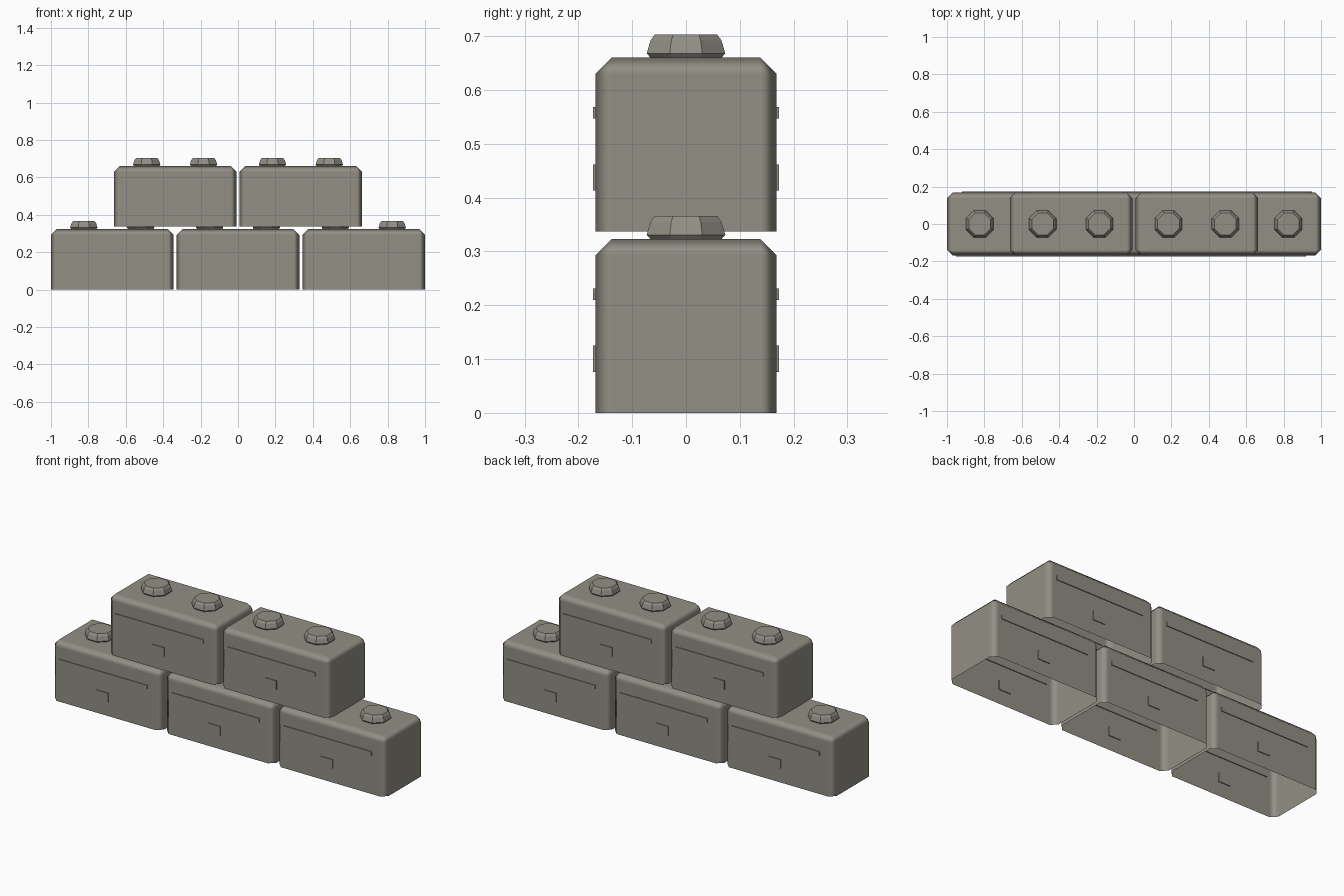
import bpy, bmesh, math
from mathutils import Matrix

if "Cube" in bpy.data.objects:
    bpy.data.objects.remove(bpy.data.objects["Cube"], do_unlink=True)

# Stone colour shared by every part
stone = bpy.data.materials.new("warm grey stone")
colour = (0.29, 0.275, 0.235, 1)
stone.diffuse_color = colour
stone.use_nodes = True
stone.node_tree.nodes["Principled BSDF"].inputs["Base Color"].default_value = colour

WIDTH, DEPTH, HEIGHT = 0.655, 0.337, 0.323
PITCH, ROW = 0.6725, 0.337
BEVEL = 0.03


def finish(bm, name, location):
    mesh = bpy.data.meshes.new(name)
    bm.to_mesh(mesh)
    bm.free()
    mesh.materials.append(stone)
    obj = bpy.data.objects.new(name, mesh)
    obj.location = location
    bpy.context.collection.objects.link(obj)
    return obj


def add_box(bm, x0, x1, y0, y1, z0, z1):
    centre = Matrix.Translation(((x0 + x1) / 2, (y0 + y1) / 2, (z0 + z1) / 2))
    size = Matrix.Diagonal((x1 - x0, y1 - y0, z1 - z0, 1))
    return bmesh.ops.create_cube(bm, size=1, matrix=centre @ size)["verts"]


def block_shell(name, location):
    # Hollow block, open underneath, with chamfered sides and top
    bm = bmesh.new()
    add_box(bm, -WIDTH / 2, WIDTH / 2, -DEPTH / 2, DEPTH / 2, 0, HEIGHT)
    edges = [e for e in bm.edges if any(v.co.z > 0.1 for v in e.verts)]
    bmesh.ops.bevel(bm, geom=edges, offset=BEVEL, segments=1, affect="EDGES")
    floor = [f for f in bm.faces if f.normal.z < -0.9]
    bmesh.ops.delete(bm, geom=floor, context="FACES")
    for f in bm.faces:
        f.smooth = True
    obj = finish(bm, name, location)
    # Keep the large faces flat while the chamfers shade softly
    mod = obj.modifiers.new("soft chamfers", "WEIGHTED_NORMAL")
    mod.weight = 100


def stud(name, location):
    # Octagonal stud from stacked rings: (distance to flat side, height)
    profile = [(0.066, 0), (0.073, 0.008), (0.066, 0.032), (0.058, 0.043)]
    bm = bmesh.new()
    rings = []
    for flat, z in profile:
        r = flat / math.cos(math.pi / 8)
        angles = [(i + 0.5) * math.pi / 4 for i in range(8)]
        rings.append([bm.verts.new((r * math.cos(a), r * math.sin(a), z)) for a in angles])
    for low, high in zip(rings, rings[1:]):
        for i in range(8):
            j = (i + 1) % 8
            bm.faces.new((low[i], low[j], high[j], high[i]))
    bm.faces.new(rings[-1])
    finish(bm, name, location)


def wall_plates(name, location):
    # Long and short raised strips, repeated on the back by a half turn
    bm = bmesh.new()
    for turn in (0, math.pi):
        verts = add_box(bm, -0.28, 0.247, -0.173, -0.164, 0.21, 0.231)
        verts += add_box(bm, -0.057, 0.014, -0.173, -0.164, 0.076, 0.125)
        bmesh.ops.rotate(bm, verts=verts, matrix=Matrix.Rotation(turn, 3, "Z"))
    finish(bm, name, location)


# Three blocks below, two above
rows = {"lower": (0, (-PITCH, 0, PITCH)), "upper": (ROW, (-PITCH / 2, PITCH / 2))}
for row, (z, centres) in rows.items():
    for n, x in enumerate(centres, 1):
        label = f"{row}_block_{n}"
        block_shell(label, (x, 0, z))
        wall_plates(label + "_strips", (x, 0, z))
        for side, dx in (("right", -0.152), ("left", 0.152)):
            stud(f"{label}_{side}_stud", (x + dx, 0, z + HEIGHT))
